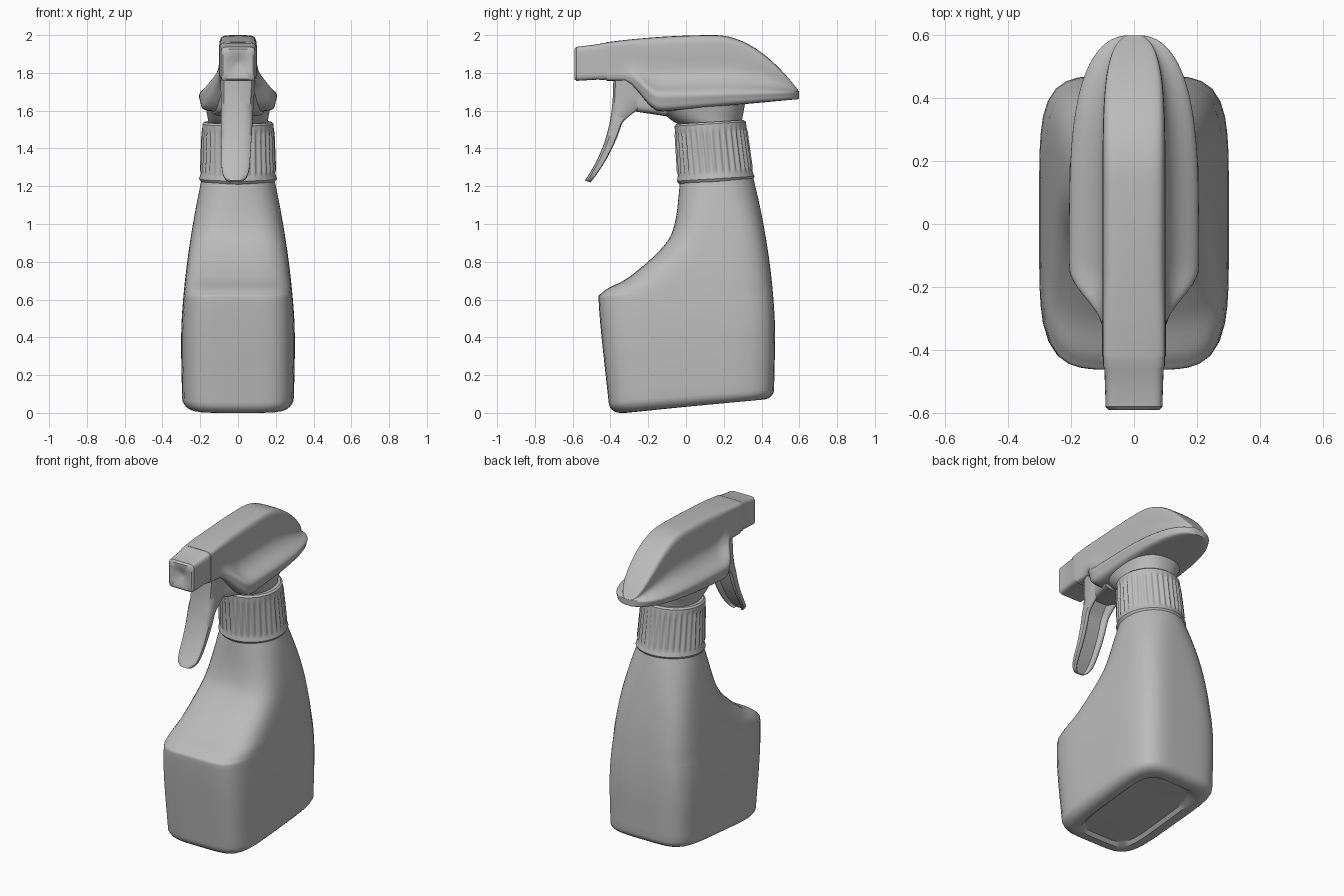
import bpy, bmesh, math
from mathutils import Vector

cube = bpy.data.objects.get("Cube")
if cube:
    bpy.data.objects.remove(cube, do_unlink=True)

shade = 0.5
grey = bpy.data.materials.new("plain grey")
grey.use_nodes = True
grey.diffuse_color = (shade, shade, shade, 1)
grey.node_tree.nodes["Principled BSDF"].inputs["Base Color"].default_value = grey.diffuse_color


def mix(start, end, amount):
    return start + (end - start) * amount


def ease(low, high, value):
    """Smooth step from zero at low to one at high."""
    t = min(max((value - low) / (high - low), 0), 1)
    return t * t * (3 - 2 * t)


def fractions(steps):
    return [i / steps for i in range(steps + 1)]


def smooth(stations, steps):
    """Flowing curve through a short list of points."""
    points = [Vector(station) for station in stations]
    padded = [points[0]] + points + [points[-1]]
    curve = []
    for before, start, end, after in zip(padded, padded[1:], padded[2:], padded[3:]):
        for t in fractions(steps)[:-1]:
            leaving = (end - before) / 2
            arriving = (after - start) / 2
            blend = ease(0, 1, t)
            curve.append(start.lerp(end, blend) + leaving * t * (1 - t) ** 2
                         - arriving * t * t * (1 - t))
    return curve + [points[-1]]


def loft(name, rings, sharp_angle=40):
    """Skin closed rings of points and cap both ends."""
    bm = bmesh.new()
    rows = [[bm.verts.new(point) for point in ring] for ring in rings]
    for lower, upper in zip(rows, rows[1:]):
        for i in range(len(lower)):
            bm.faces.new((lower[i - 1], lower[i], upper[i], upper[i - 1]))
    bm.faces.new(rows[0])
    bm.faces.new(rows[-1])
    bmesh.ops.recalc_face_normals(bm, faces=bm.faces)
    mesh = bpy.data.meshes.new(name)
    bm.to_mesh(mesh)
    bm.free()
    mesh.materials.append(grey)
    obj = bpy.data.objects.new(name, mesh)
    bpy.context.collection.objects.link(obj)
    bpy.ops.object.select_all(action='DESELECT')
    obj.select_set(True)
    bpy.context.view_layer.objects.active = obj
    bpy.ops.object.shade_smooth_by_angle(angle=math.radians(sharp_angle))


def superellipse(power, count=64):
    """Unit outline between a circle (power two) and a square (large power)."""
    outline = []
    for i in range(count):
        angle = math.tau * (i + 0.5) / count
        c, s = math.cos(angle), math.sin(angle)
        reach = (abs(c) ** power + abs(s) ** power) ** (-1 / power)
        outline.append((reach * c, reach * s))
    return outline


def level_ring(z, front, back, half_width, power, rise=0):
    """Horizontal outline whose back edge is lifted by rise."""
    return [(half_width * u, mix(front, back, (v + 1) / 2), z + rise * (v + 1) / 2)
            for u, v in superellipse(power)]


# Bottle: the front follows a curve, the back and sides narrow with height
def bottle_ring(front, z, inset=0):
    climb = max(z - 0.3, 0) / 0.95
    back = 0.475 - 0.12 * climb ** 2
    half_width = 0.305 - 0.115 * climb ** 1.8
    low = max(1 - z / 0.5, 0)
    power = mix(5, 2, max(z - 0.6, 0) / 0.65)
    return level_ring(z, front + inset, back - inset - 0.01 * low,
                      half_width - inset - 0.01 * low, power, 0.07 * low)


foot_radius = 0.06
foot_front = -0.41
rings = [bottle_ring(foot_front, 0.02, 0.13), bottle_ring(foot_front, 0.02, 0.11),
         bottle_ring(foot_front, 0, 0.09)]
for t in fractions(6)[:-1]:
    angle = t * math.pi / 2
    rings.append(bottle_ring(foot_front, foot_radius * (1 - math.cos(angle)),
                             foot_radius * (1 - math.sin(angle))))
front_curve = [(foot_front, foot_radius), (-0.46, 0.55), (-0.44, 0.64), (-0.3, 0.72),
               (-0.13, 0.87), (-0.06, 1), (-0.03, 1.25)]
rings += [bottle_ring(front, z) for front, z in smooth(front_curve, 6)]
loft("bottle", rings)

# Collar: height, radius offset and rib strength, leaning back at the foot
rib_count = 34
steps_per_rib = 6
collar_profile = [(1.21, -0.02, 0), (1.23, 0, 0), (1.24, 0.006, 0), (1.26, 0, 0),
                  (1.27, -0.002, 0), (1.29, 0, 1), (1.48, 0, 1), (1.5, 0, 0),
                  (1.53, 0, 0), (1.54, -0.01, 0), (1.54, -0.07, 0)]
rings = []
for z, offset, rib in collar_profile:
    height = z - 1.24
    ring = []
    for i in range(rib_count * steps_per_rib):
        angle = math.tau * i / (rib_count * steps_per_rib)
        radius = 0.2 - 0.04 * height + offset
        radius += rib * 0.006 * (math.cos(rib_count * angle) - 0.4)
        depth = radius * math.sin(angle)
        ring.append((radius * math.cos(angle), 0.157 - 0.1 * height + depth, z + 0.06 * depth))
    rings.append(ring)
loft("collar", rings)

# Neck block flaring forward from the collar into the head
rings = []
for t in fractions(8):
    rings.append(level_ring(mix(1.52, 1.66, t), mix(-0.02, -0.19, t ** 0.7),
                            mix(0.295, 0.32, t), mix(0.155, 0.18, t), 2 + t, 0.02))
loft("neck_block", rings)


# Spray head: a tall rounded spine with a flared skirt, both closing at the tail
def head_ring(y):
    tail = max(y + 0.1, 0) / 0.7
    flare = ease(-0.33, -0.14, y)
    spine = 0.1 * (1 - tail ** 6) ** 0.4
    skirt = mix(spine, 0.2 * (1 - tail ** 3.5) ** 0.4, flare)
    drop = 0.3 * ((y - 0.15) / 0.45) ** 2 if y > 0.15 else 0.035 * ((0.15 - y) / 0.55) ** 2
    top = 2 - drop
    bottom = mix(1.76, 1.6, flare) + 0.09 * max(y + 0.1, 0)
    rim = mix(1.8, 1.68, flare) + 0.02 * tail
    tall = top - rim
    half = smooth([(0, top), (spine * 0.7, top - 0.01 * tall), (spine * 0.95, top - 0.08 * tall),
                   (spine, top - 0.25 * tall), (spine, rim + 0.4 * tall),
                   (mix(spine, skirt, 0.35), rim + 0.2 * tall), (skirt, rim + 0.04 * tall),
                   (skirt, mix(rim, bottom, 0.4)), (skirt * 0.84, bottom), (0, bottom)], 4)
    return [(x, y, z) for x, z in half] + [(-x, y, z) for x, z in half[-2:0:-1]]


rings = [head_ring(mix(-0.42, 0.599, math.sin(t * math.pi / 2))) for t in fractions(48)]
loft("spray_head", rings, 50)

# Nozzle: y, half size and squareness, ending in a round dimple
nozzle = [(-0.39, 0.085, 9), (-0.4, 0.098, 9), (-0.45, 0.098, 9), (-0.46, 0.094, 9),
          (-0.58, 0.09, 9), (-0.59, 0.08, 8), (-0.59, 0.05, 3), (-0.57, 0.02, 2)]
rings = []
for y, size, power in nozzle:
    centre = 1.9 + 0.09 * y
    rings.append([(size * u, y, centre + size * v) for u, v in superellipse(power)])
loft("nozzle", rings)

# Trigger: a channel open at the back, curling forward to a rounded tip
channel = [(0.4, 0), (0.8, 0.06), (1, 0.3), (1, 0.9), (0.9, 1), (0.8, 1), (0.7, 0.9), (0.6, 0.5)]
channel += [(-u, v) for u, v in reversed(channel)]
rings = []
for t in fractions(40):
    front = -0.385 - 0.15 * t ** 2.5
    depth = 0.03 + 0.06 * (1 - t) + 0.1 * (1 - ease(0.2, 0.45, t))
    half_width = (0.092 - 0.02 * t) * (1 - 0.8 * t ** 20) ** 0.5
    rings.append([(half_width * u - 0.015 * t, front + depth * v, 1.78 - 0.55 * t - 0.01 * v)
                  for u, v in channel])
loft("trigger", rings, 50)

# Pivot web joining the trigger to the neck block
rings = []
for t in fractions(4):
    half_width = mix(0.07, 0.14, t)
    top, bottom = mix(1.77, 1.68, t), mix(1.6, 1.57, t)
    rings.append([(half_width * u, mix(-0.3, -0.1, t), mix(bottom, top, (v + 1) / 2))
                  for u, v in superellipse(5)])
loft("pivot_web", rings)
